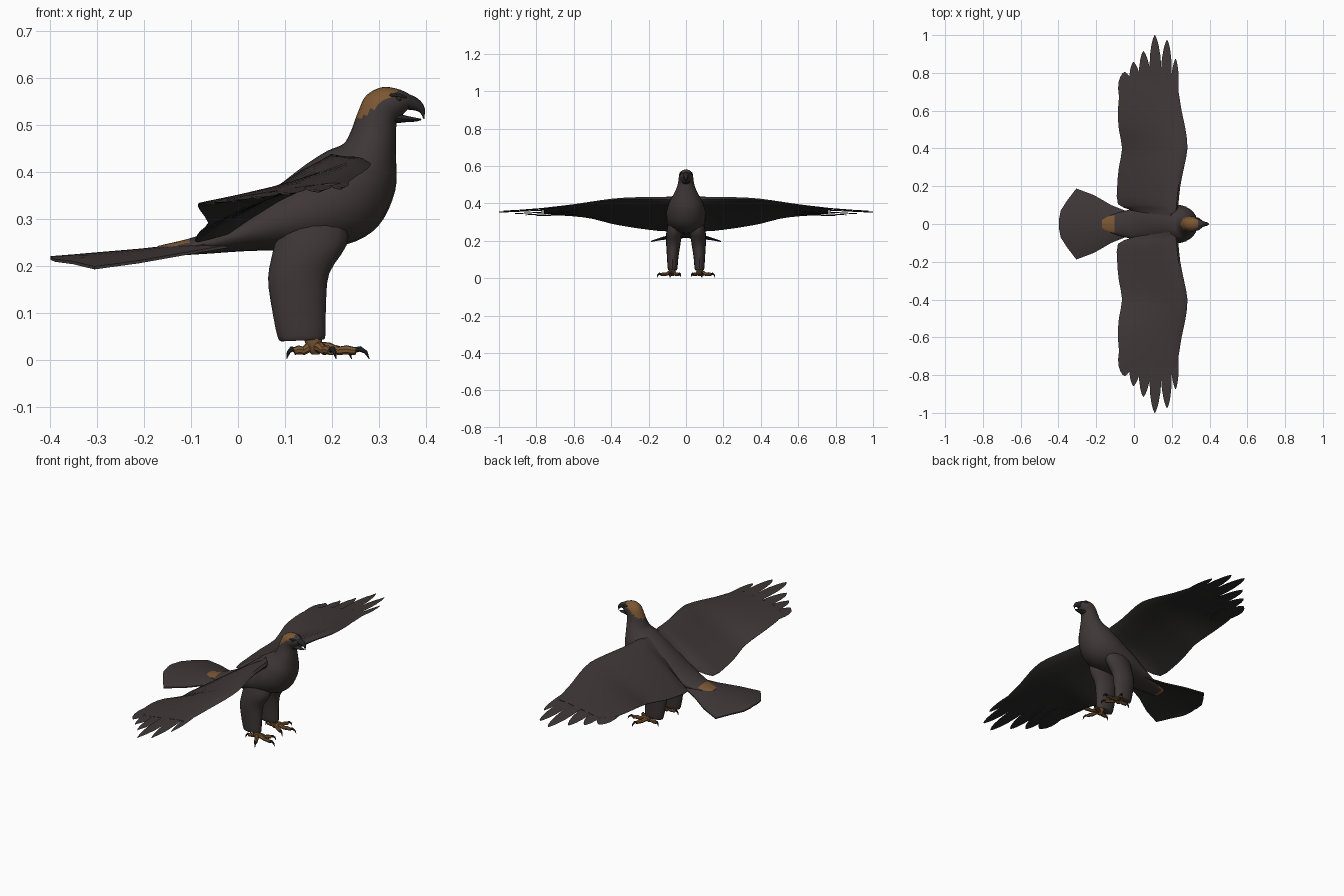
import bpy, bmesh, math
from mathutils import Vector

if "Cube" in bpy.data.objects:
    bpy.data.objects.remove(bpy.data.objects["Cube"])


def material(name, rgb):
    m = bpy.data.materials.new(name)
    m.diffuse_color = (*rgb, 1)
    m.use_nodes = True
    m.node_tree.nodes["Principled BSDF"].inputs["Base Color"].default_value = m.diffuse_color
    return m


PLUMAGE = material("brown plumage", (0.050, 0.038, 0.038))
UNDER = material("dark underside", (0.026, 0.024, 0.023))
GOLD = material("golden nape", (0.20, 0.095, 0.033))
FOOT = material("ochre foot", (0.19, 0.092, 0.033))
DARK = material("dark horn", (0.022, 0.020, 0.021))


def loft(name, rings, mats, rule=None, angle=40):
    """Skin closed rings of points; rule picks a material index per face."""
    bm = bmesh.new()
    vs = [[bm.verts.new(p) for p in r] for r in rings]
    n = len(rings[0])
    for a, b in zip(vs, vs[1:]):
        for i in range(n):
            j = (i + 1) % n
            bm.faces.new((a[i], a[j], b[j], b[i]))
    bm.faces.new(vs[0])
    bm.faces.new(vs[-1])
    bmesh.ops.recalc_face_normals(bm, faces=bm.faces)
    bm.normal_update()
    if rule:
        for f in bm.faces:
            f.material_index = rule(f)
    me = bpy.data.meshes.new(name)
    bm.to_mesh(me)
    bm.free()
    for m in mats:
        me.materials.append(m)
    ob = bpy.data.objects.new(name, me)
    bpy.context.collection.objects.link(ob)
    bpy.ops.object.select_all(action='DESELECT')
    ob.select_set(True)
    bpy.context.view_layer.objects.active = ob
    bpy.ops.object.shade_smooth_by_angle(angle=math.radians(angle))
    return ob


def smooth_rows(rows, k):
    """Catmull-Rom refinement of a short table."""
    out = []
    for i in range(len(rows) - 1):
        p = [rows[max(0, min(len(rows) - 1, i + d))] for d in (-1, 0, 1, 2)]
        for s in range(k):
            t = s / k
            out.append([0.5 * (2*b + (c - a)*t + (2*a - 5*b + 4*c - d)*t*t
                        + (3*b - a - 3*c + d)*t**3) for a, b, c, d in zip(*p)])
    return out + [list(rows[-1])]


def section(dx, dz, vx, vz, w, y=0, n=24):
    """Ellipse between a dorsal and a ventral point, half width w."""
    return [((dx + vx)/2 + (dx - vx)/2*math.cos(a), y + w*math.sin(a),
             (dz + vz)/2 + (dz - vz)/2*math.cos(a))
            for a in (2*math.pi*i/n for i in range(n))]


def tube(name, pts, mat, n=8):
    """Round tapered tube through (x, y, z, radius) points."""
    rings = []
    P = [Vector(p[:3]) for p in pts]
    for i, p in enumerate(P):
        d = (P[min(i + 1, len(P) - 1)] - P[max(i - 1, 0)]).normalized()
        u = d.cross(Vector((0.1, 0.2, 1))).normalized()
        v = d.cross(u)
        rings.append([p + pts[i][3]*(u*math.cos(2*math.pi*k/n) + v*math.sin(2*math.pi*k/n))
                      for k in range(n)])
    return loft(name, rings, [mat])


def downward(f):
    return 1 if f.normal.z < -0.05 else 0


# Body, neck and head: dorsal x z, ventral x z, half width
BODY = [(-.17, .243, -.17, .220, .035), (-.08, .266, -.07, .226, .062),
        (0, .305, .02, .232, .085), (.06, .350, .12, .235, .100),
        (.11, .390, .23, .246, .105), (.15, .420, .298, .285, .104),
        (.19, .445, .334, .360, .090), (.224, .460, .336, .430, .068),
        (.240, .487, .336, .480, .050), (.254, .525, .337, .503, .042),
        (.272, .562, .341, .512, .039), (.305, .580, .346, .518, .037),
        (.338, .577, .354, .526, .029), (.362, .567, .362, .534, .017)]


def nape(f):
    c = f.calc_center_median()
    return 1 if c.x < .338 and c.z > .517 + (c.x - .262)*.72 else 0


loft("body", [section(*r) for r in smooth_rows(BODY, 4)], [PLUMAGE, GOLD], nape)

# Hooked upper beak and lower jaw
UPPER = [(.352, .569, .352, .533, .019), (.372, .562, .366, .532, .014),
         (.388, .551, .379, .530, .010), (.397, .535, .388, .525, .006),
         (.396, .513, .394, .513, .001)]
loft("upper_beak", [section(*r, n=12) for r in smooth_rows(UPPER, 3)], [DARK])
LOWER = [(.332, .527, .332, .503, .022), (.360, .519, .358, .506, .013),
         (.380, .515, .378, .507, .008), (.390, .513, .389, .510, .002)]
loft("lower_beak", [section(*r, n=12) for r in LOWER], [DARK])

# Tail fan: x, half width, centre z, edge z
TAIL = [(-.02, .060, .262, .245), (-.12, .100, .247, .228), (-.21, .152, .237, .212),
        (-.305, .188, .229, .199), (-.350, .130, .225, .210), (-.388, .072, .222, .215),
        (-.398, .020, .221, .219)]
tail = []
for x, w, zc, ze in TAIL:
    us = [-1 + i/5 for i in range(11)]
    top = [(x, w*u, zc + (ze - zc)*u*u) for u in us]
    tail.append(top + [(px, py, pz - .006) for px, py, pz in reversed(top)])
loft("tail_fan", tail, [PLUMAGE, UNDER], downward)

# Wing stations: y, leading x z, trailing x z, thickness
WING = [(.03, .215, .415, .02, .290, .060), (.075, .230, .420, -.02, .270, .055),
        (.105, .235, .422, -.085, .252, .048), (.2, .245, .424, -.089, .260, .040),
        (.3, .265, .424, -.080, .274, .034), (.4, .283, .418, -.063, .292, .028),
        (.5, .273, .405, -.080, .318, .022), (.6, .252, .391, -.085, .331, .016),
        (.7, .236, .380, -.070, .337, .012), (.76, .222, .375, -.010, .345, .006)]
CHORD = [(0, 0), (.03, .55), (.12, 1), (.3, .8), (.55, .42), (.8, .18), (1, .06)]

# Primary feathers: base x z, tip x y z, half width
PRIMARIES = [(-.025, .342, -.050, .805, .335, .044), (.025, .354, -.003, .858, .340, .032),
             (.070, .364, .050, .915, .346, .031), (.118, .373, .110, 1.0, .354, .031),
             (.165, .381, .175, .975, .360, .028), (.210, .387, .220, .875, .366, .020)]
OUTLINE = [(0, .5), (.25, 1), (.6, 1), (.75, .88), (.88, .6), (.96, .3), (1, .04)]

for side, label in ((1, "left"), (-1, "right")):
    # Cambered wing
    rings = []
    for y, lx, lz, tx, tz, th in smooth_rows(WING, 2):
        up, low = [], []
        for t, k in CHORD:
            x, z = lx + (tx - lx)*t, lz + (tz - lz)*t**1.3
            up.append((x, side*y, z + th*k*.5))
            low.append((x, side*y, z - th*k*.5))
        rings.append(up + low[:0:-1])
    loft(label + "_wing", rings, [PLUMAGE, UNDER], downward)

    # Fingered wing tip
    for i, (bx, bz, tx, ty, tz, w) in enumerate(PRIMARIES):
        rings = []
        for s, k in OUTLINE:
            x, y, z = bx + (tx - bx)*s, .58 + (ty - .58)*s, bz + (tz - bz)*s
            h = .0025*(1 - .7*s)
            rings.append([(x - w*k, side*y, z - .004), (x, side*y, z + h),
                          (x + w*k, side*y, z + .001), (x, side*y, z - h - .002)])
        loft(f"{label}_primary_{i + 1}", rings, [PLUMAGE, UNDER], downward)

    # Feathered leg: back x z, front x z, half width, y
    LEG = [(.085, .285, .235, .295, .036, .060), (.075, .235, .230, .243, .042, .064),
           (.064, .175, .194, .185, .038, .068), (.072, .110, .187, .120, .031, .071),
           (.084, .050, .186, .055, .026, .072), (.092, .040, .182, .044, .022, .072)]
    loft(label + "_leg", [section(a, b, c, d, w, side*y, 16)
                          for a, b, c, d, w, y in smooth_rows(LEG, 3)], [PLUMAGE])

    # Foot: ankle, four toes and claws
    fx, fy = .165, .074
    tube(label + "_ankle", [(.150, side*.072, .075, .016), (.160, side*.073, .045, .019),
                            (fx, side*fy, .022, .016), (fx, side*fy, .012, .008)], FOOT, 10)
    for i, (ang, length) in enumerate(((-32, .090), (8, .115), (62, .092), (172, .062))):
        c, s = math.cos(math.radians(ang)), math.sin(math.radians(ang))

        def at(f, z, r):
            return (fx + c*length*f, side*(fy + s*length*f), z, r)
        tube(f"{label}_toe_{i + 1}", [at(0, .028, .012), at(.25, .027, .011), at(.42, .020, .009),
                                      at(.58, .022, .010), at(.75, .019, .008)], FOOT)
        tube(f"{label}_claw_{i + 1}", [at(.70, .021, .006), at(.83, .024, .006),
                                       at(.94, .017, .004), at(1, .003, .0008)], DARK)

    # Eye and brow ridge
    bpy.ops.mesh.primitive_uv_sphere_add(segments=12, ring_count=8, radius=.007,
                                         location=(.341, side*.026, .556))
    eye = bpy.context.object
    eye.name = label + "_eye"
    eye.data.materials.append(DARK)
    bpy.ops.object.shade_smooth_by_angle()
    tube(label + "_brow", [(.322, side*.031, .563, .003), (.340, side*.029, .564, .005),
                           (.358, side*.018, .559, .003)], PLUMAGE)
